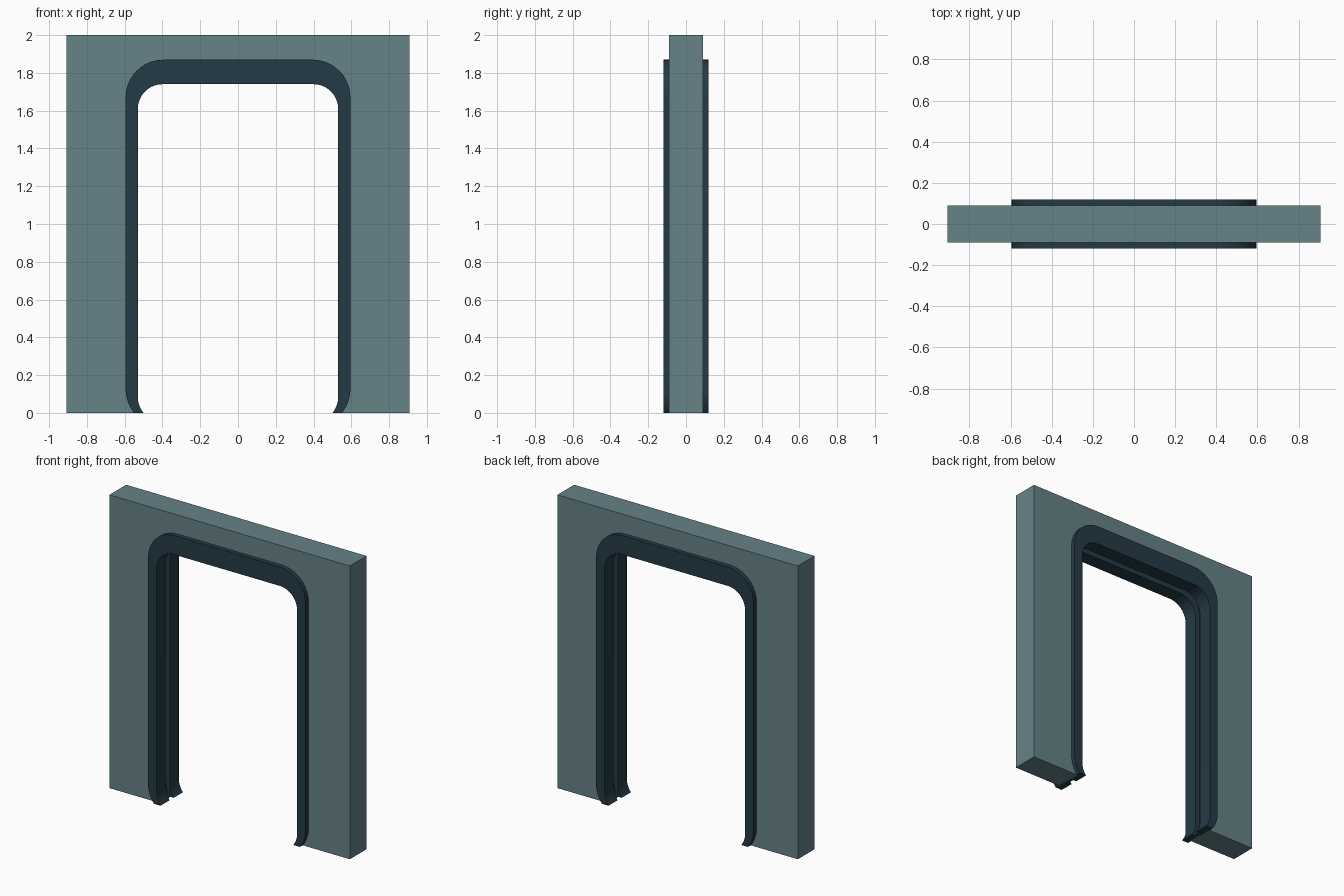
import bpy, bmesh, math

cube = bpy.data.objects.get("Cube")
if cube:
    bpy.data.objects.remove(cube, do_unlink=True)

HALF_WIDTH, HEIGHT, WALL_Y, TRIM_Y = 0.907, 2.0, 0.09, 0.12


def material(name, color):
    m = bpy.data.materials.new(name)
    m.use_nodes = True
    m.diffuse_color = color
    m.node_tree.nodes["Principled BSDF"].inputs["Base Color"].default_value = color
    return m


def arch(t, steps=10):
    """Rounded doorway outline, t=0 inner edge of the trim, t=1 outer edge."""
    def mix(a, b):
        return a + (b - a) * t
    half, top, r, foot = mix(0.53, 0.595), mix(1.74, 1.87), mix(0.13, 0.2), mix(0.083, 0.126)
    cx = half - r
    start = -math.asin(foot / r)
    side = []
    for i in range(steps + 1):
        a = start * (1 - i / steps)
        side.append((cx + r * math.cos(a), foot + r * math.sin(a)))
    for i in range(steps + 1):
        a = math.pi / 2 * i / steps
        side.append((cx + r * math.cos(a), top - r + r * math.sin(a)))
    return side + [(-x, z) for x, z in reversed(side)]


def finish(bm, name, mat):
    bmesh.ops.recalc_face_normals(bm, faces=bm.faces)
    mesh = bpy.data.meshes.new(name)
    bm.to_mesh(mesh)
    bm.free()
    mesh.materials.append(mat)
    obj = bpy.data.objects.new(name, mesh)
    bpy.context.collection.objects.link(obj)
    return obj


wall_mat = material("grey_teal_wall", (0.133, 0.223, 0.246, 1))
trim_mat = material("dark_blue_trim", (0.017, 0.042, 0.061, 1))

# Wall panel: outline with the doorway, extruded through its thickness
bm = bmesh.new()
outline = arch(0.9) + [(-HALF_WIDTH, 0), (-HALF_WIDTH, HEIGHT),
                       (HALF_WIDTH, HEIGHT), (HALF_WIDTH, 0)]
face = bm.faces.new([bm.verts.new((x, -WALL_Y, z)) for x, z in outline])
extruded = bmesh.ops.extrude_face_region(bm, geom=[face])
bmesh.ops.translate(bm, vec=(0, 2 * WALL_Y, 0),
                    verts=[g for g in extruded["geom"] if isinstance(g, bmesh.types.BMVert)])
finish(bm, "wall", wall_mat)

# Door trim: cross-section with a central slot, swept along the doorway
section = [(1, -TRIM_Y), (0, -TRIM_Y), (0, -0.022), (0.5, -0.022),
           (0.5, 0.022), (0, 0.022), (0, TRIM_Y), (1, TRIM_Y)]
bm = bmesh.new()
rails = [[bm.verts.new((x, y, z)) for x, z in arch(t)] for t, y in section]
for a, b in zip(rails, rails[1:] + rails[:1]):
    for i in range(len(a) - 1):
        bm.faces.new((a[i], a[i + 1], b[i + 1], b[i]))
for end in (0, -1):
    bm.faces.new([rail[end] for rail in rails])
trim = finish(bm, "door_trim", trim_mat)

bpy.ops.object.select_all(action="DESELECT")
trim.select_set(True)
bpy.context.view_layer.objects.active = trim
bpy.ops.object.shade_smooth_by_angle(angle=math.radians(30))
